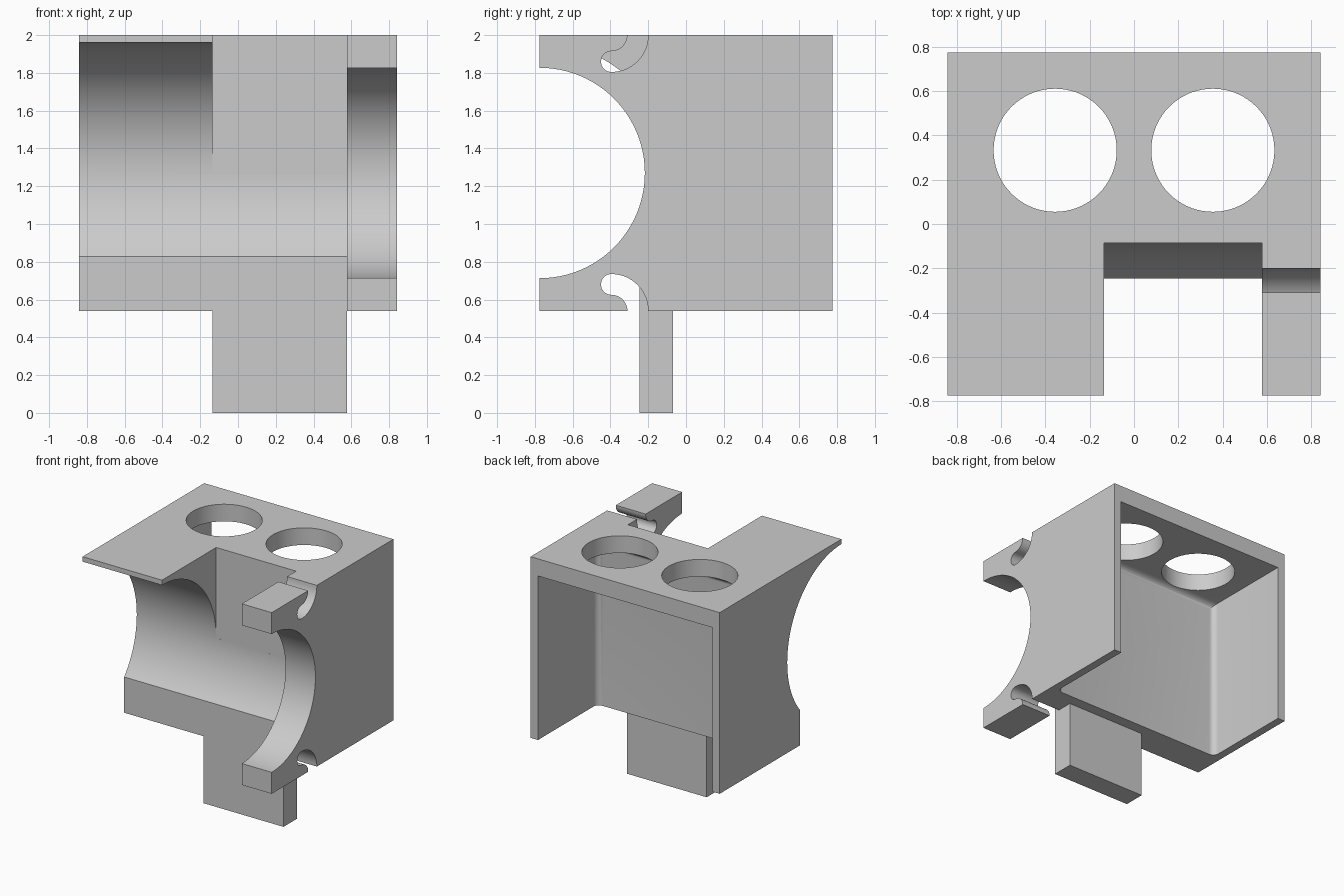
import bpy, bmesh
from math import sin, cos, radians, acos, degrees

cube = bpy.data.objects.get("Cube")
if cube:
    bpy.data.objects.remove(cube)

grey = bpy.data.materials.new("plain grey")
grey.use_nodes = True
grey.diffuse_color = (0.6, 0.6, 0.6, 1)
grey.node_tree.nodes["Principled BSDF"].inputs["Base Color"].default_value = (0.6, 0.6, 0.6, 1)

# Main levels
BOTTOM, TOP, BACK = 0.54, 2.0, 0.775
HALF_X = 0.843
MID_L, MID_R = -0.135, 0.577
AXIS_Y, AXIS_Z = -0.775, 1.27
BIG_R, SMALL_R = 0.69, 0.557
LEG_FRONT = -0.245


def finish(name, bm):
    bmesh.ops.recalc_face_normals(bm, faces=bm.faces)
    mesh = bpy.data.meshes.new(name)
    bm.to_mesh(mesh)
    bm.free()
    mesh.materials.append(grey)
    obj = bpy.data.objects.new(name, mesh)
    bpy.context.collection.objects.link(obj)
    return obj


def prism(name, points, start, end, axis="x"):
    """Extrude a (y, z) profile along x, or an (x, y) profile along z."""
    bm = bmesh.new()
    place = (lambda p: (start, *p)) if axis == "x" else (lambda p: (*p, start))
    face = bm.faces.new([bm.verts.new(place(p)) for p in points])
    out = bmesh.ops.extrude_face_region(bm, geom=[face])
    verts = [v for v in out["geom"] if isinstance(v, bmesh.types.BMVert)]
    depth = end - start
    bmesh.ops.translate(bm, verts=verts, vec=(depth, 0, 0) if axis == "x" else (0, 0, depth))
    return finish(name, bm)


def rect(a0, a1, b0, b1):
    return [(a0, b0), (a1, b0), (a1, b1), (a0, b1)]


def arc(cy, cz, r, a0, a1, steps):
    angles = [radians(a0 + (a1 - a0) * i / steps) for i in range(steps + 1)]
    return [(cy + r * cos(a), cz + r * sin(a)) for a in angles]


def combine(target, tool, operation="DIFFERENCE"):
    mod = target.modifiers.new("cut", "BOOLEAN")
    mod.operation, mod.object, mod.solver = operation, tool, "EXACT"
    bpy.context.view_layer.objects.active = target
    bpy.ops.object.modifier_apply(modifier=mod.name)
    bpy.data.objects.remove(tool)


body = prism("bracket_body", rect(AXIS_Y, BACK, BOTTOM, TOP), -HALF_X, HALF_X)

# Wide concave cradle with a flat front below it
low = -degrees(acos((LEG_FRONT - AXIS_Y) / BIG_R))
cradle = arc(AXIS_Y, AXIS_Z, BIG_R, 90, low, 56)
cradle += [(LEG_FRONT, 0.3), (-1, 0.3), (-1, AXIS_Z + BIG_R)]
combine(body, prism("cradle_cutter", cradle, -1, MID_R))

# Open gap above the middle of the cradle
gap = rect(-1, AXIS_Y + BIG_R, AXIS_Z, 2.2)
combine(body, prism("gap_cutter", gap, MID_L, MID_R))

# Half-round opening in the side arm
combine(body, prism("arm_cutter", arc(AXIS_Y, AXIS_Z, SMALL_R, 0, 360, 96)[:-1], 0.5, 1))

# Hooked wire slots, mirrored above and below the arm opening
SLOT_Y = -0.395
hook = arc(SLOT_Y, BOTTOM, 0.195, 0, 90, 16)
hook += arc(SLOT_Y, BOTTOM + 0.14, 0.055, 90, 270, 16)[1:-1]
hook += arc(SLOT_Y, BOTTOM, 0.085, 90, 0, 12)
hook += [(SLOT_Y + 0.085, 0.45), (SLOT_Y + 0.195, 0.45)]
upper_hook = [(y, 2 * AXIS_Z - z) for y, z in hook]
for profile in (hook, upper_hook):
    combine(body, prism("slot_cutter", profile, MID_R, 1))

# Rear cavity, open at the back and bottom, rounded where it meets the inner wall
WALL_Y = 0.02
cavity = prism("cavity_cutter", rect(WALL_Y, 1, 0.3, 1.862), -0.777, 0.777)
bm = bmesh.new()
bm.from_mesh(cavity.data)
edges = [e for e in bm.edges
         if all(abs(v.co.y - WALL_Y) < 0.001 for v in e.verts)
         and max(v.co.z for v in e.verts) > 1]
bmesh.ops.bevel(bm, geom=edges, offset=0.05, segments=6, profile=0.5, affect="EDGES")
bm.to_mesh(cavity.data)
bm.free()
combine(body, cavity)

# Two round holes through the top
for side in (-1, 1):
    hole = arc(side * 0.356, 0.333, 0.278, 0, 360, 72)[:-1]
    combine(body, prism("hole_cutter", hole, 1.7, 2.2, axis="z"))

# Mounting leg
leg = prism("leg", rect(LEG_FRONT, -0.07, 0, 0.6), MID_L, MID_R)
combine(body, leg, "UNION")

bpy.ops.object.select_all(action="DESELECT")
body.select_set(True)
bpy.context.view_layer.objects.active = body
bpy.ops.object.shade_smooth_by_angle(angle=radians(30))
